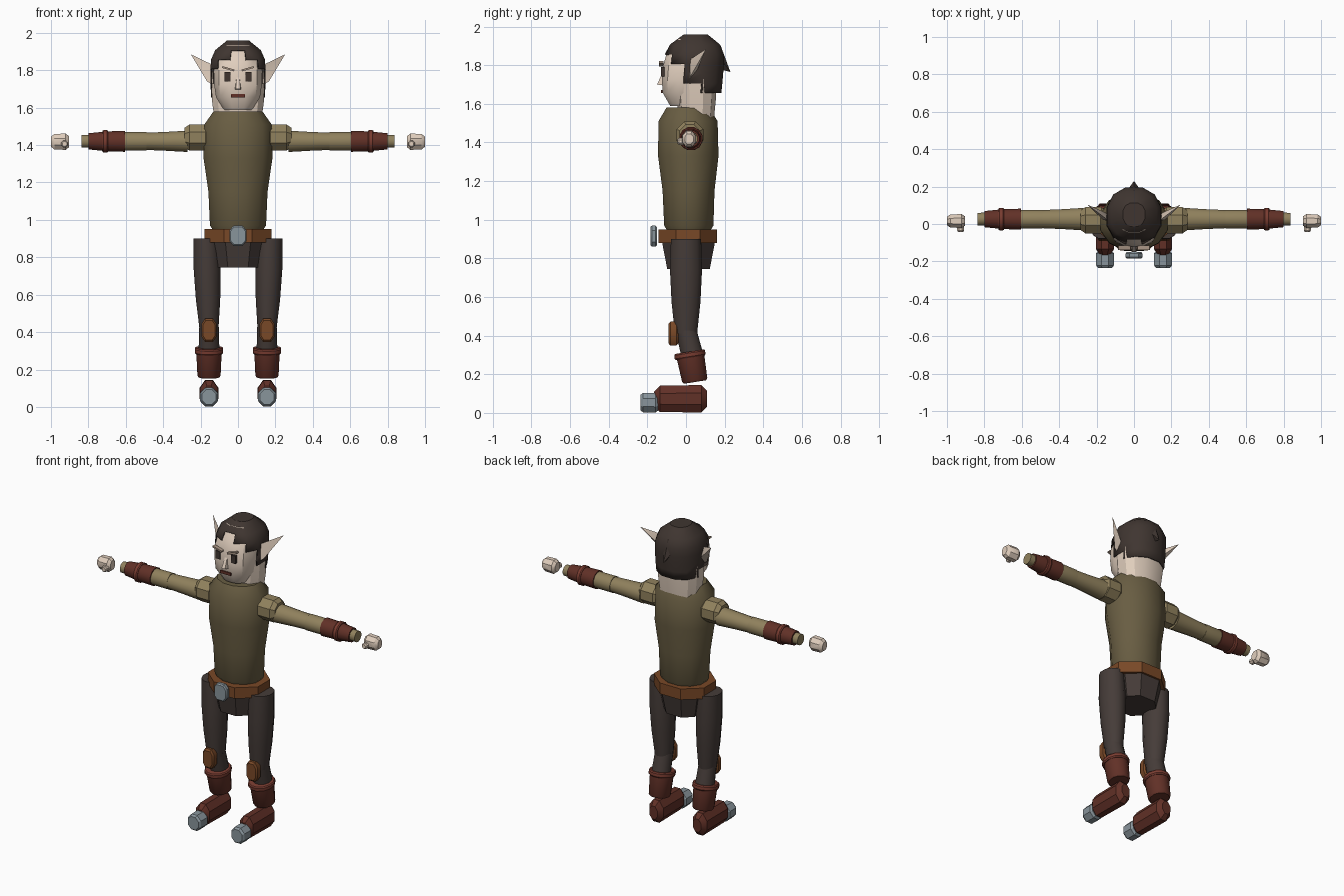
import bpy, bmesh, math
from mathutils import Matrix, Vector

cube = bpy.data.objects.get("Cube")
if cube:
    bpy.data.objects.remove(cube, do_unlink=True)


def material(name, *rgb):
    mat = bpy.data.materials.new(name)
    mat.use_nodes = True
    mat.diffuse_color = (*rgb, 1)
    mat.node_tree.nodes["Principled BSDF"].inputs["Base Color"].default_value = (*rgb, 1)
    return mat


skin = material("pale skin", .75, .62, .51)
brow_tan = material("brow tan", .41, .31, .24)
hair_brown = material("dark hair", .05, .036, .03)
cloth = material("trouser cloth", .06, .045, .04)
tunic_green = material("tunic olive", .14, .11, .055)
sleeve_green = material("sleeve olive", .28, .22, .11)
leather = material("red leather", .12, .03, .02)
strap = material("strap leather", .19, .045, .03)
tan_leather = material("tan leather", .19, .065, .02)
steel = material("steel", .25, .3, .33)

made = []


def finish(name, mesh_data, mat, mirror=False):
    """Turn a bmesh into one object, or into a left and right pair."""
    sides = {"left_": 1, "right_": -1} if mirror else {"": 1}
    for prefix, side in sides.items():
        copy = mesh_data.copy()
        bmesh.ops.scale(copy, vec=(side, 1, 1), verts=copy.verts)
        bmesh.ops.recalc_face_normals(copy, faces=copy.faces)
        mesh = bpy.data.meshes.new(prefix + name)
        copy.to_mesh(mesh)
        copy.free()
        mesh.materials.append(mat)
        part = bpy.data.objects.new(prefix + name, mesh)
        bpy.context.collection.objects.link(part)
        made.append(part)
    mesh_data.free()
    return part


def tube_mesh(start, end, radii, depth=1, sides=8, power=1, rounding=0, tilt=0):
    """Skin evenly spaced rings from start to end; rounding chamfers both ends."""
    start, end = Vector(start), Vector(end)
    length = (end - start).length
    axis = max(range(3), key=lambda i: abs(end[i] - start[i]))
    across, along = [i for i in range(3) if i != axis]

    # Ring stations as (distance from start, radius)
    step = (length - 2 * rounding) / (len(radii) - 1)
    stations = [(rounding + i * step, r) for i, r in enumerate(radii)]
    if rounding:
        shrink = rounding * .7
        stations.insert(0, (0, radii[0] - shrink))
        stations.append((length, radii[-1] - shrink))

    def bend(value):
        flat = math.cos(math.pi / sides) ** power
        return math.copysign(abs(value) ** power, value) / flat

    bm = bmesh.new()
    rings = []
    for distance, radius in stations:
        ring = []
        for k in range(sides):
            angle = (k + .5) * math.tau / sides
            point = start.lerp(end, distance / length)
            offset = radius * depth * bend(math.sin(angle))
            point[across] += radius * bend(math.cos(angle))
            point[along] += offset
            point[axis] += tilt * offset
            ring.append(bm.verts.new(point))
        rings.append(ring)
    for low, high in zip(rings, rings[1:]):
        for k in range(sides):
            bm.faces.new((low[k - 1], low[k], high[k], high[k - 1]))
    bm.faces.new(rings[0])
    bm.faces.new(rings[-1])
    return bm


def tube(name, mat, start, end, radii, mirror=False, **shape):
    return finish(name, tube_mesh(start, end, radii, **shape), mat, mirror)


def box(name, mat, centre, size, turn=0, mirror=False):
    bm = bmesh.new()
    place = Matrix.Translation(centre) @ Matrix.Rotation(turn, 4, "Y")
    bmesh.ops.create_cube(bm, size=1, matrix=place @ Matrix.Diagonal((*size, 1)))
    finish(name, bm, mat, mirror)


def hull(name, mat, points, symmetric=False, mirror=False):
    bm = bmesh.new()
    for x, y, z in points:
        bm.verts.new((x, y, z))
        if symmetric and x:
            bm.verts.new((-x, y, z))
    bmesh.ops.convex_hull(bm, input=bm.verts)
    finish(name, bm, mat, mirror)


def middle(y, z):
    return Vector((0, y, z))


def leg(y, z):
    return Vector((.155, y, z))


def arm(x):
    return Vector((x, .026, 1.42))


def hand(x):
    return Vector((x, .016, 1.418))


# Torso, belt and hips
tube("tunic", tunic_green, middle(.015, .9), middle(.01, 1.58),
     [.15, .158, .184, .18], depth=.85, sides=12, rounding=.07)
tube("belt", tan_leather, middle(.01, .88), middle(.01, .95), [.178, .178], depth=.85)
tube("buckle", steel, middle(-.185, .915), middle(-.15, .915),
     [.045, .045], depth=1.2, power=.7, rounding=.008)
tube("hips", cloth, middle(.013, .745), middle(.013, .9), [.11, .14], power=.8)

# Legs
tube("thigh", cloth, leg(0, .41), (.17, 0, .9), [.05, .065, .072, .068],
     depth=1.15, sides=12, mirror=True)
tube("shin", cloth, leg(.035, .29), leg(0, .43), [.056, .052],
     depth=1.05, sides=12, mirror=True)
tube("knee_pad", tan_leather, leg(-.09, .41), leg(-.04, .41), [.04, .04],
     depth=1.55, power=.7, rounding=.01, mirror=True)

# Boots
tube("boot_shaft", leather, leg(.047, .16), leg(.02, .31), [.062, .068],
     depth=1.05, sides=12, rounding=.01, tilt=.16, mirror=True)
tube("boot_rim", strap, leg(.022, .285), leg(.018, .317), [.076, .076],
     depth=1.05, sides=12, rounding=.007, tilt=.16, mirror=True)
tube("boot_foot", leather, leg(-.165, .073), leg(.11, .073), [.048, .05],
     depth=1.42, rounding=.03, mirror=True)
tube("toe_cap", steel, leg(-.235, .053), leg(-.145, .053), [.047, .048],
     depth=1.07, rounding=.013, mirror=True)

# Arms
tube("shoulder", sleeve_green, (.15, .02, 1.44), (.285, .02, 1.44), [.07, .07],
     rounding=.025, mirror=True)
tube("upper_arm", sleeve_green, arm(.27), arm(.5), [.06, .053, .048],
     depth=.95, sides=12, mirror=True)
tube("forearm", sleeve_green, arm(.49), arm(.836), [.05, .05, .035, .034],
     sides=12, mirror=True)
tube("bracer", leather, arm(.605), arm(.8), [.056, .053, .043], sides=12, mirror=True)
tube("bracer_strap", strap, arm(.695), arm(.725), [.06, .06],
     sides=12, rounding=.006, mirror=True)

# Hands
tube("hand", skin, hand(.903), hand(1), [.037, .035], depth=1.18, rounding=.018, mirror=True)
tube("thumb", skin, (.927, -.044, 1.406), (.927, .01, 1.406), [.018, .018],
     rounding=.008, mirror=True)

# Head and nape
tube("head", skin, middle(0, 1.588), middle(.035, 1.935),
     [.075, .118, .128, .13, .117, .075], depth=1.08, sides=12, power=.75)
tube("nape", skin, middle(.053, 1.53), middle(.053, 1.73), [.125, .138, .143],
     depth=.74, sides=12, power=.8)

# Hair cap, opened around the face and below the ears
cap = tube_mesh(middle(.03, 1.655), middle(.05, 1.958),
                [.144, .146, .147, .147, .144, .122, .06],
                depth=1.06, sides=12, power=.9)


def uncovered(face):
    x, y, z = face.calc_center_median()
    temple = y < -.02 and z < 1.8
    forehead = y < -.08 and (z < 1.85 or (z < 1.9 and abs(x) < .03))
    below_ear = y < .05 and z < 1.7
    return temple or forehead or below_ear


bmesh.ops.delete(cap, geom=[f for f in cap.faces if uncovered(f)], context="FACES")
hair = finish("hair", cap, hair_brown)
hair.modifiers.new("thickness", "SOLIDIFY").thickness = .008
hull("hair_tuft", hair_brown,
     [(0, .18, 1.9), (.04, .175, 1.84), (0, .23, 1.765), (0, .19, 1.775)], symmetric=True)

# Pointed ears
hull("ear", skin, [(.13, .015, 1.72), (.138, .02, 1.83), (.165, .022, 1.74),
                   (.15, .06, 1.78), (.252, .105, 1.885)], mirror=True)

# Face
box("eye", hair_brown, (.055, -.12, 1.766), (.032, .018, .05), mirror=True)
box("eyebrow", brow_tan, (.052, -.128, 1.808), (.066, .024, .01), turn=-.28, mirror=True)
hull("nose", skin, [(.008, -.12, 1.765), (.018, -.115, 1.695), (.012, -.15, 1.7)],
     symmetric=True)
box("mouth", leather, (0, -.118, 1.664), (.074, .022, .018))

# Soft shading with sharp creases kept
for part in made:
    part.select_set(True)
bpy.context.view_layer.objects.active = made[0]
bpy.ops.object.shade_smooth_by_angle(angle=math.radians(34))
